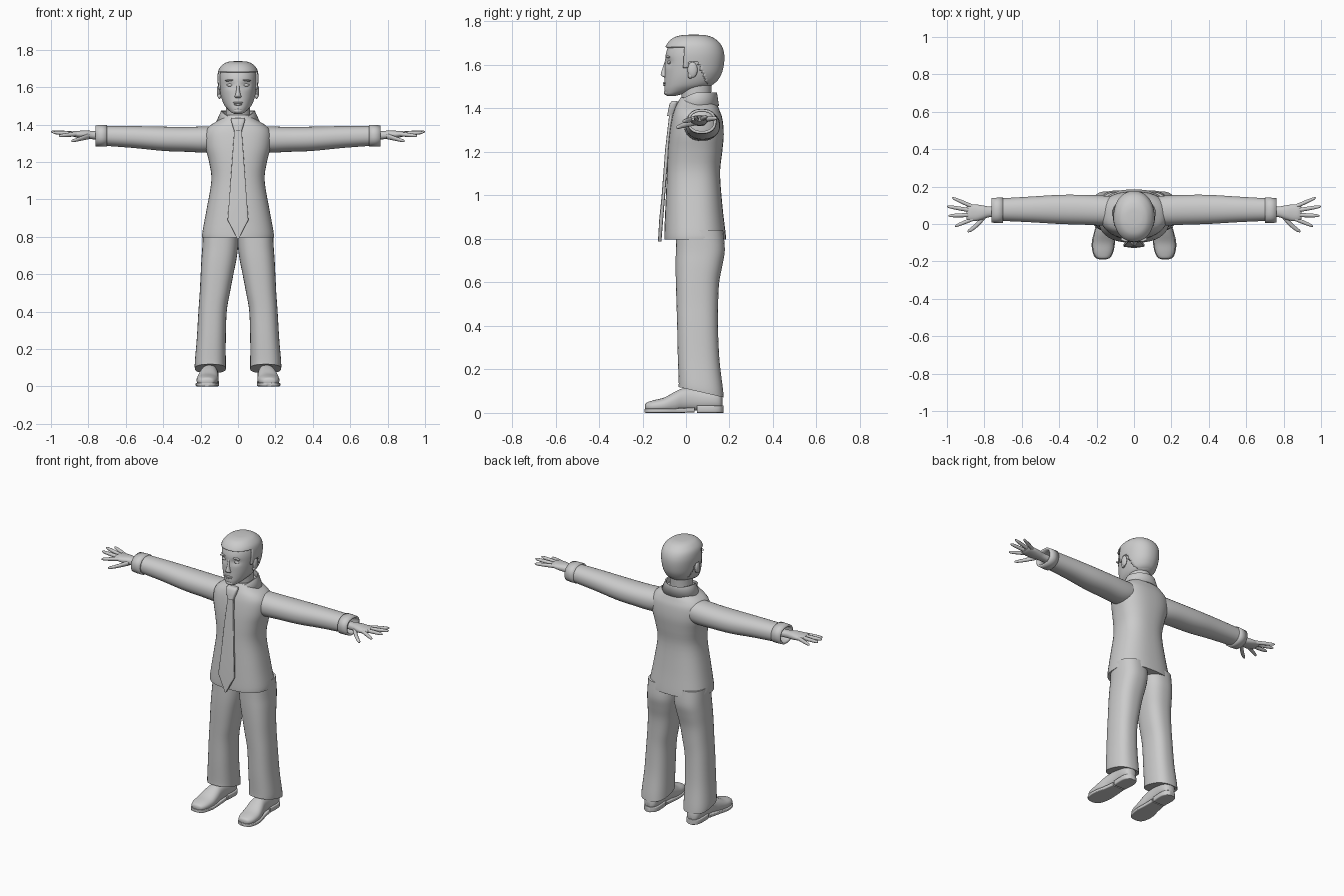
import bpy, bmesh, math
from mathutils import Vector


def finish(name, bm, mirror=False, thick=0, angle=40):
    bmesh.ops.recalc_face_normals(bm, faces=bm.faces)
    me = bpy.data.meshes.new(name)
    bm.to_mesh(me)
    bm.free()
    ob = bpy.data.objects.new(name, me)
    bpy.context.collection.objects.link(ob)
    bpy.ops.object.select_all(action='DESELECT')
    ob.select_set(True)
    bpy.context.view_layer.objects.active = ob
    bpy.ops.object.shade_smooth_by_angle(angle=math.radians(angle))
    if thick:
        m = ob.modifiers.new("thickness", 'SOLIDIFY')
        m.thickness, m.offset = thick, -1
    if mirror:
        ob.modifiers.new("mirror", 'MIRROR').use_clip = False
    return ob


def smooth_rows(rows, steps):
    """Catmull-Rom interpolation between key cross-sections."""
    out = []
    for i in range(len(rows) - 1):
        p0, p1 = rows[max(i - 1, 0)], rows[i]
        p2, p3 = rows[i + 1], rows[min(i + 2, len(rows) - 1)]
        for s in range(steps):
            t = s / steps
            out.append([0.5 * (2 * b + (c - a) * t + (2 * a - 5 * b + 4 * c - d) * t * t
                               + (3 * b - a - 3 * c + d) * t ** 3)
                        for a, b, c, d in zip(p0, p1, p2, p3)])
    return out + [list(rows[-1])]


def loft_bm(rows, axis='z', n=32, steps=4, power=2.0, caps=True):
    """Rows are (t, centre_1, centre_2, radius_1, radius_2) along the axis."""
    bm = bmesh.new()
    rings = []
    for t, c1, c2, r1, r2 in smooth_rows(rows, steps):
        ring = []
        for k in range(n):
            a = 2 * math.pi * (k + 0.5) / n
            c, s = math.cos(a), math.sin(a)
            u = c1 + r1 * math.copysign(abs(c) ** (2 / power), c)
            v = c2 + r2 * math.copysign(abs(s) ** (2 / power), s)
            ring.append(bm.verts.new({'x': (t, u, v), 'y': (u, t, v), 'z': (u, v, t)}[axis]))
        rings.append(ring)
    for a, b in zip(rings, rings[1:]):
        for k in range(n):
            bm.faces.new((a[k], a[(k + 1) % n], b[(k + 1) % n], b[k]))
    if caps:
        bm.faces.new(rings[0])
        bm.faces.new(rings[-1])
    return bm


def loft(name, rows, mirror=False, thick=0, **kw):
    return finish(name, loft_bm(rows, **kw), mirror, thick)


def spans(rows):
    """(z, half_width, y_front, y_back) -> loft rows centred on x = 0."""
    return [(z, 0, (f + b) / 2, w, (b - f) / 2) for z, w, f, b in rows]


def blob(name, loc, size, mirror=False, tilt=0):
    bm = bmesh.new()
    bmesh.ops.create_uvsphere(bm, u_segments=16, v_segments=10, radius=1)
    for v in bm.verts:
        x, y, z = (v.co[i] * size[i] for i in range(3))
        v.co = Vector(loc) + Vector((x, y + abs(x) * 0.1, z - x * tilt))
    return finish(name, bm, mirror)


# Jacket body
loft("jacket_body", spans([
    (0.797, .192, -.10, .185), (0.83, .19, -.10, .182), (0.95, .168, -.095, .168),
    (1.10, .143, -.088, .157), (1.20, .155, -.084, .167), (1.28, .175, -.077, .174),
    (1.35, .178, -.066, .168), (1.39, .155, -.055, .155), (1.42, .11, -.042, .142),
    (1.45, .07, -.025, .125)]), power=2.5, n=40)

# Sleeves with folded cuffs
loft("sleeve", [(.10, .07, 1.325, .075, .065), (.17, .072, 1.32, .08, .07),
                (.27, .076, 1.321, .08, .067), (.40, .078, 1.324, .078, .065),
                (.55, .078, 1.333, .069, .059), (.72, .077, 1.34, .06, .053)],
     axis='x', mirror=True, power=2.2, caps=False)
loft("cuff", [(.70, .073, 1.34, .068, .058), (.73, .073, 1.34, .068, .058),
              (.762, .073, 1.34, .066, .056)], axis='x', mirror=True, power=2.3,
     steps=1, thick=.012, caps=False)

# Hands
loft("palm", [(.71, .066, 1.34, .028, .022), (.77, .065, 1.343, .028, .022),
              (.81, .062, 1.346, .038, .023), (.85, .06, 1.348, .045, .019),
              (.88, .06, 1.35, .042, .015), (.895, .06, 1.35, .034, .008)],
     axis='x', mirror=True, n=20, power=2.3)
for name, y0, x1, y1, z1 in (("index_finger", .028, .957, -.012, 1.34),
                             ("middle_finger", .049, .992, .044, 1.358),
                             ("ring_finger", .071, 1.0, .094, 1.362),
                             ("little_finger", .092, .972, .14, 1.355)):
    loft(name, [(x, y0 + (y1 - y0) * t, 1.35 + (z1 - 1.35) * t, r, r) for t, r, x in
                ((t, r, .86 + (x1 - .86) * t) for t, r in
                 ((0, .012), (.4, .0115), (.75, .010), (.94, .007), (1, .002)))],
         axis='x', mirror=True, n=10, steps=2)
loft("thumb", [(.795, .045, 1.338, .018, .016), (.83, .005, 1.328, .016, .013),
               (.865, -.025, 1.318, .013, .010), (.885, -.037, 1.313, .008, .007),
               (.891, -.04, 1.312, .002, .002)], axis='x', mirror=True, n=12)

# Trouser legs, hem sloping down to the heel
bm = loft_bm([(.095, .148, .07, .083, .104), (.13, .148, .068, .083, .102),
              (.25, .143, .058, .078, .096), (.40, .136, .053, .076, .094),
              (.50, .124, .052, .081, .096), (.60, .112, .053, .088, .10),
              (.68, .102, .06, .094, .108), (.75, .095, .066, .096, .113),
              (.84, .092, .063, .096, .108)], power=2.5)
for v in bm.verts:
    v.co.z -= (v.co.y - .07) * .23 * max(0, 1 - (v.co.z - .095) / .2)
finish("trouser_leg", bm, mirror=True)

# Shoes: upper, sole, heel
bm = loft_bm([(-.188, .166, .028, .012, .008), (-.18, .166, .028, .035, .02),
              (-.15, .166, .03, .052, .028), (-.10, .163, .035, .058, .036),
              (-.05, .158, .048, .054, .05), (-.01, .154, .06, .047, .054),
              (.05, .151, .062, .043, .054), (.12, .15, .06, .045, .05),
              (.155, .15, .055, .036, .042), (.168, .15, .05, .015, .025)],
             axis='y', power=2.3, n=24)
for v in bm.verts:
    v.co.z = max(v.co.z, .012)
finish("shoe_upper", bm, mirror=True)
loft("shoe_sole", [(-.19, .167, .010, .015, .009), (-.178, .167, .010, .042, .010),
                   (-.14, .166, .010, .058, .010), (-.09, .163, .010, .062, .010),
                   (-.03, .157, .011, .053, .011), (.04, .152, .014, .045, .012)],
     axis='y', mirror=True, power=7, n=24)
loft("shoe_heel", [(.05, .151, .017, .045, .017), (.12, .15, .017, .048, .017),
                   (.155, .15, .017, .038, .017), (.172, .15, .017, .016, .017)],
     axis='y', mirror=True, power=7, n=24)

# Collar: stand, fold and fall swept around the neck, open at the front
bm = bmesh.new()
prev = None
for i in range(37):
    a = math.radians(22 + i * 316 / 36)
    f = max(0, math.cos(a)) ** 1.5
    cur = [bm.verts.new((rx * math.sin(a), .055 - ry * math.cos(a), z)) for rx, ry, z in
           ((.078, .078, 1.40 - .02 * f), (.083, .083, 1.472 - .035 * f),
            (.090, .087, 1.474 - .04 * f), (.118, .097 + .02 * f, 1.412 - .035 * f))]
    if prev:
        for k in range(3):
            bm.faces.new((prev[k], prev[k + 1], cur[k + 1], cur[k]))
    prev = cur
finish("collar", bm, thick=.005)

# Tie
loft("tie_blade", [(1.40, 0, -.066, .018, .008), (1.21, 0, -.088, .032, .008),
                   (1.0, 0, -.104, .047, .008), (.89, 0, -.114, .056, .009),
                   (.787, 0, -.121, .003, .008)], power=8, n=16, steps=1)
loft("tie_knot", [(1.435, 0, -.05, .034, .012), (1.42, 0, -.058, .037, .018),
                  (1.365, 0, -.072, .02, .015)], power=4, n=16, steps=2)

# Neck and head
loft("neck", spans([(1.38, .075, -.02, .12), (1.44, .066, -.02, .115),
                    (1.53, .066, -.03, .12)]))
HEAD = [(1.457, .018, -.085, -.05), (1.465, .036, -.094, -.02), (1.485, .058, -.099, .06),
        (1.51, .077, -.099, .125), (1.55, .091, -.098, .155), (1.60, .099, -.097, .168),
        (1.65, .102, -.093, .168), (1.69, .094, -.078, .152), (1.718, .07, -.05, .12),
        (1.73, .042, -.012, .085), (1.733, .008, .03, .045)]
bm = loft_bm(spans(HEAD), n=48, steps=5, power=2.15)
for v in bm.verts:  # eye sockets
    if v.co.y < 0:
        d = ((abs(v.co.x) - .042) / .022) ** 2 + ((v.co.z - 1.612) / .016) ** 2
        v.co.y += .011 * math.exp(-d)
finish("head", bm)


# Hair: a slightly larger head shell trimmed along the hairline
def hairline(y):
    if y < -.012:
        return 1.683
    if y < .018:
        return 1.585
    return max(1.49, 1.61 - max(0, y - .055) * 2.2)


bm = loft_bm(spans([(z + .006, w + .008, f - .010, b + .007) for z, w, f, b in HEAD]),
             n=72, steps=8, power=2.15)
bmesh.ops.delete(bm, context='FACES', geom=[
    f for f in bm.faces if f.calc_center_median().z < hairline(f.calc_center_median().y)])
finish("hair", bm, thick=.010)

# Facial features
loft("nose", [(1.543, 0, -.094, .014, .006), (1.55, 0, -.098, .018, .016),
              (1.562, 0, -.098, .014, .018), (1.585, 0, -.093, .009, .015),
              (1.615, 0, -.088, .008, .010), (1.635, 0, -.085, .010, .008)], n=16)
blob("eye", (.042, -.077, 1.611), (.019, .008, .008), mirror=True)
blob("eyebrow", (.043, -.084, 1.637), (.027, .011, .005), mirror=True, tilt=.1)
blob("upper_lip", (0, -.098, 1.517), (.027, .008, .005))
blob("lower_lip", (0, -.097, 1.508), (.022, .008, .006))
blob("chin", (0, -.088, 1.474), (.026, .014, .014))
blob("ear", (.102, .03, 1.577), (.011, .023, .036), mirror=True)
blob("ear_lobe", (.099, .02, 1.552), (.010, .012, .015), mirror=True)
